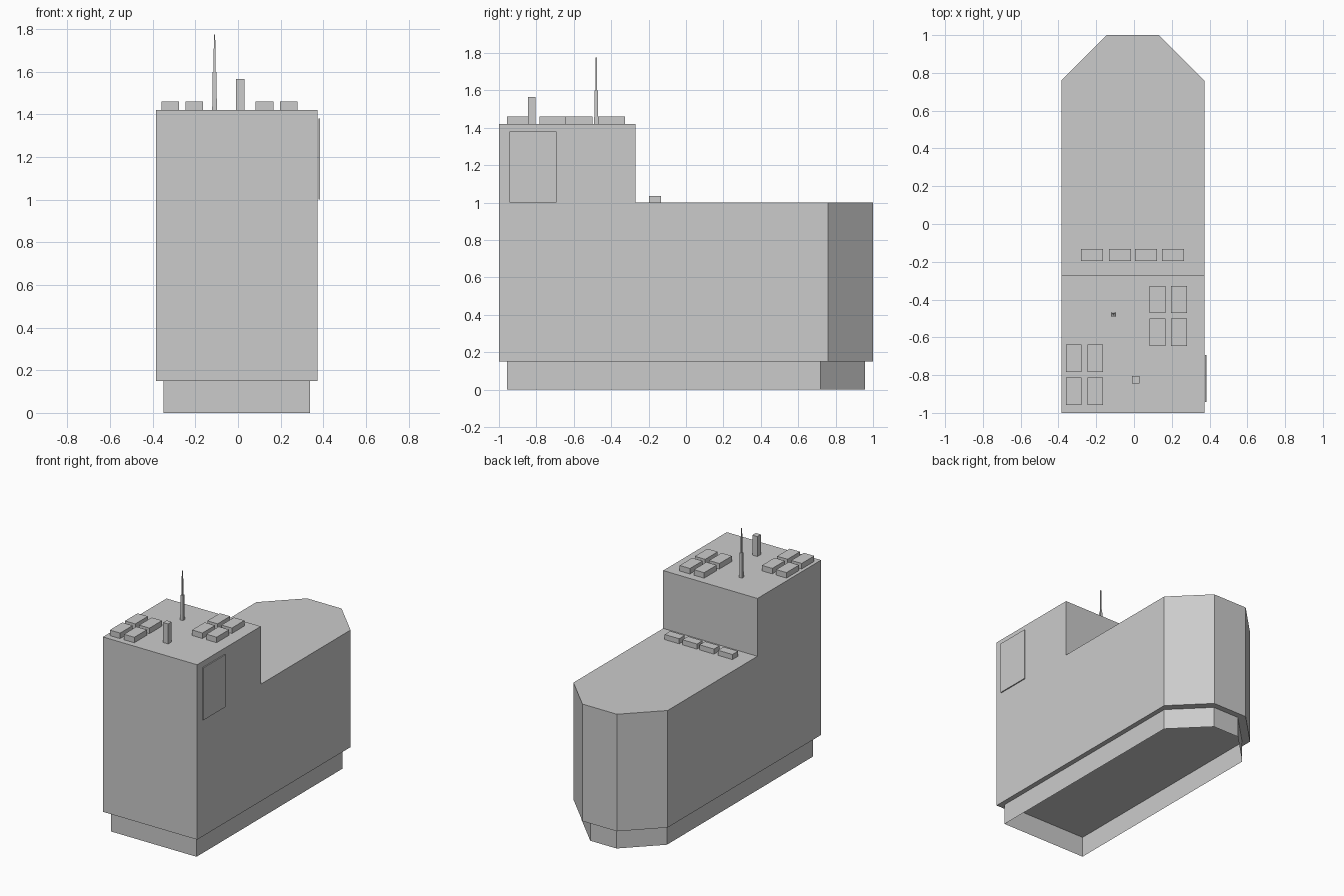
import bpy, bmesh
from mathutils import Vector

if "Cube" in bpy.data.objects:
    bpy.data.objects.remove(bpy.data.objects["Cube"])

CX = -0.0065  # centre line of the building; the side panel shifts it slightly


def finish(name, bm):
    mesh = bpy.data.meshes.new(name)
    bm.to_mesh(mesh)
    bm.free()
    obj = bpy.data.objects.new(name, mesh)
    bpy.context.collection.objects.link(obj)
    return obj


def box(name, x0, x1, y0, y1, z0, z1, taper=1.0):
    """Box from its limits; taper scales the top."""
    bm = bmesh.new()
    bmesh.ops.create_cube(bm, size=1)
    for v in bm.verts:
        s = taper if v.co.z > 0 else 1.0
        v.co = Vector(((x0 + x1) / 2 + v.co.x * (x1 - x0) * s,
                       (y0 + y1) / 2 + v.co.y * (y1 - y0) * s,
                       (z0 + z1) / 2 + v.co.z * (z1 - z0)))
    return finish(name, bm)


# Main building: L-shaped side profile extruded across x, back corners chamfered
half = 0.3785
profile = [(-1, 0.15), (1, 0.15), (1, 1.0), (-0.27, 1.0), (-0.27, 1.42), (-1, 1.42)]
bm = bmesh.new()
side = bm.faces.new([bm.verts.new((CX - half, y, z)) for y, z in profile])
ext = bmesh.ops.extrude_face_region(bm, geom=[side], use_keep_orig=True)
bmesh.ops.translate(bm, vec=(2 * half, 0, 0),
                    verts=[g for g in ext["geom"] if isinstance(g, bmesh.types.BMVert)])
corners = [e for e in bm.edges
           if all(v.co.y > 0.99 for v in e.verts) and abs(e.verts[0].co.x - e.verts[1].co.x) < 1e-4]
bmesh.ops.bevel(bm, geom=corners, offset=0.24, segments=1, affect='EDGES')
bmesh.ops.recalc_face_normals(bm, faces=bm.faces)
finish("building", bm)

# Recessed ground floor: a wall ring, open underneath
hx, hy, c = 0.3435, 0.957, 0.238
ring = [(-hx, -hy), (hx, -hy), (hx, hy - c), (hx - c, hy), (c - hx, hy), (-hx, hy - c)]
bm = bmesh.new()
low = [bm.verts.new((CX + x, y, 0)) for x, y in ring]
top = [bm.verts.new((CX + x, y, 0.15)) for x, y in ring]
for i in range(len(ring)):
    j = (i + 1) % len(ring)
    bm.faces.new((low[i], low[j], top[j], top[i]))
finish("ground_floor_walls", bm)

# Sign panel standing just off the right wall
box("side_panel", 0.377, 0.385, -0.943, -0.693, 1.0, 1.38)

# Two groups of four roof units on the tower
for gx, gy in ((-0.36, -0.957), (0.083, -0.645)):
    for i in range(2):
        for j in range(2):
            x, y = gx + i * 0.114, gy + j * 0.174
            box("roof_unit", x, x + 0.083, y, y + 0.144, 1.42, 1.46)

# Row of vents on the lower roof
for x in (-0.28, -0.132, 0.005, 0.148):
    box("roof_vent", x, x + 0.117, -0.197, -0.133, 1.0, 1.037)

# Chimney and two-stage antenna
box("chimney", -0.01, 0.03, -0.844, -0.804, 1.42, 1.565)
for name, r, z0, z1, t in (("antenna_base", 0.011, 1.42, 1.6, 0.8),
                           ("antenna_mast", 0.005, 1.6, 1.775, 0.6)):
    box(name, -0.11 - r, -0.11 + r, -0.48 - r, -0.48 + r, z0, z1, t)
